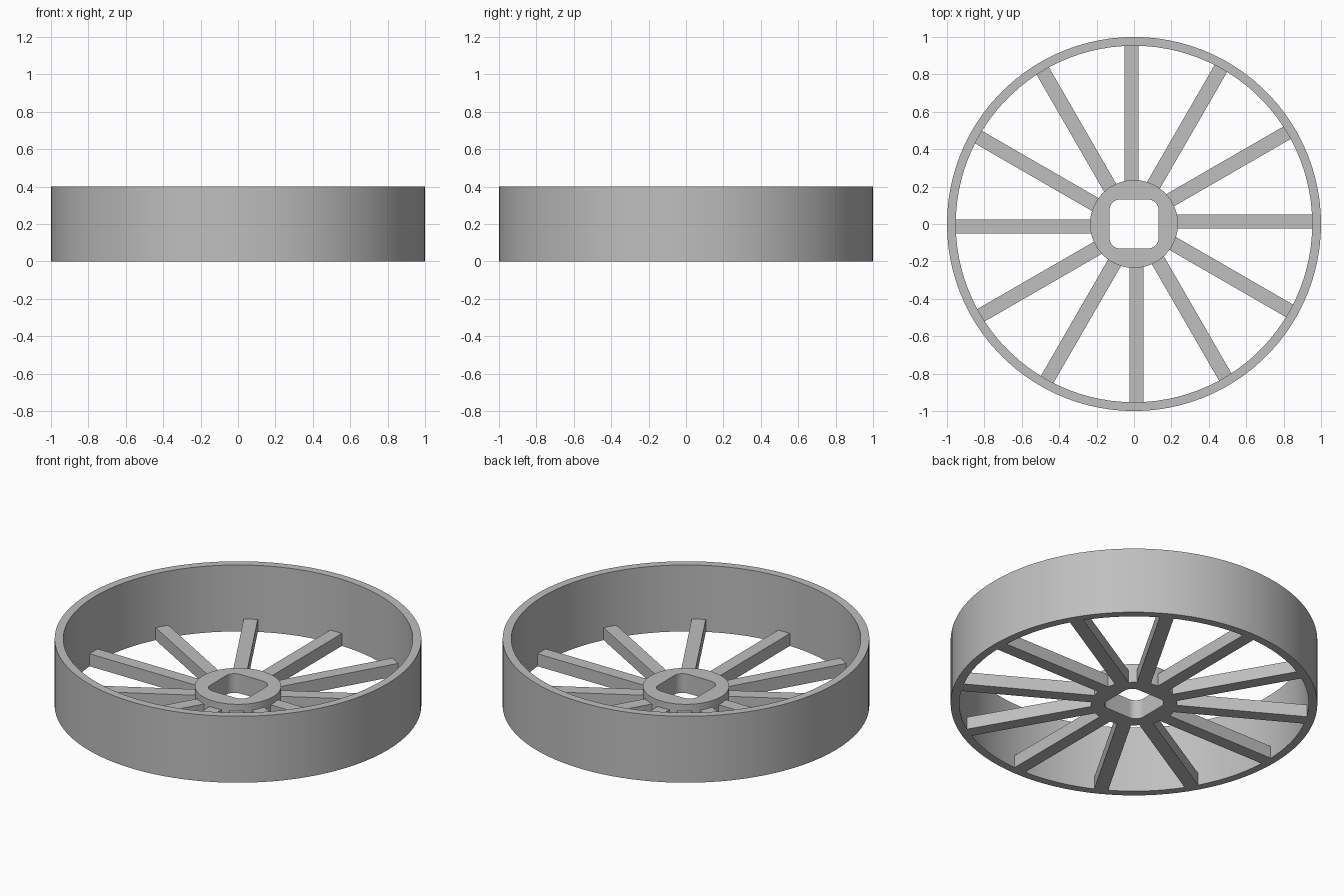
import bpy, bmesh, math
from mathutils import Matrix

if "Cube" in bpy.data.objects:
    bpy.data.objects.remove(bpy.data.objects["Cube"])

grey = bpy.data.materials.new("plain grey")
grey.diffuse_color = (0.52, 0.52, 0.52, 1)
grey.use_nodes = True
grey.node_tree.nodes["Principled BSDF"].inputs["Base Color"].default_value = grey.diffuse_color


def circle(radius, count):
    return [(radius * math.cos(math.tau * i / count), radius * math.sin(math.tau * i / count))
            for i in range(count)]


def rounded_square(half, corner, count):
    """Outline with the same point count as the matching circle, quarter by quarter."""
    points, steps = [], count // 4
    for quarter in range(4):
        for i in range(steps):
            a = math.pi / 2 * (quarter + i / (steps - 1))
            mid = math.pi / 2 * quarter + math.pi / 4
            cx = math.copysign(half - corner, math.cos(mid))
            cy = math.copysign(half - corner, math.sin(mid))
            points.append((cx + corner * math.cos(a), cy + corner * math.sin(a)))
    return points


def finish(name, bm):
    bmesh.ops.recalc_face_normals(bm, faces=bm.faces)
    mesh = bpy.data.meshes.new(name)
    bm.to_mesh(mesh)
    bm.free()
    mesh.materials.append(grey)
    obj = bpy.data.objects.new(name, mesh)
    bpy.context.collection.objects.link(obj)
    return obj


def ring(name, outer, inner, height):
    """Closed ring between two outlines, standing on the floor."""
    bm = bmesh.new()
    loops = [[bm.verts.new((x, y, z)) for x, y in outline]
             for outline, z in ((outer, 0), (outer, height), (inner, height), (inner, 0))]
    n = len(outer)
    for k in range(4):
        a, b = loops[k], loops[(k + 1) % 4]
        for i in range(n):
            j = (i + 1) % n
            bm.faces.new((a[i], a[j], b[j], b[i]))
    return finish(name, bm)


# Tall outer rim and low hub with a rounded square bore
rim = ring("rim", circle(1.0, 100), circle(0.953, 100), 0.4)
hub = ring("hub", circle(0.235, 100), rounded_square(0.131, 0.055, 100), 0.115)

# Twelve flat spokes, each set slightly to one side of its radius
START, END, WIDTH, HEIGHT, OFFSET = 0.228, 0.957, 0.077, 0.075, 0.0135
for i in range(12):
    bm = bmesh.new()
    box = (Matrix.Rotation(math.tau * i / 12, 4, 'Z')
           @ Matrix.Translation(((START + END) / 2, OFFSET, HEIGHT / 2))
           @ Matrix.Diagonal((END - START, WIDTH, HEIGHT, 1)))
    bmesh.ops.create_cube(bm, size=1, matrix=box)
    finish(f"spoke_{i + 1}", bm)

# Soft shading on the round walls, crisp rims
for obj in (rim, hub):
    bpy.ops.object.select_all(action='DESELECT')
    obj.select_set(True)
    bpy.context.view_layer.objects.active = obj
    bpy.ops.object.shade_smooth_by_angle(angle=math.radians(30))
